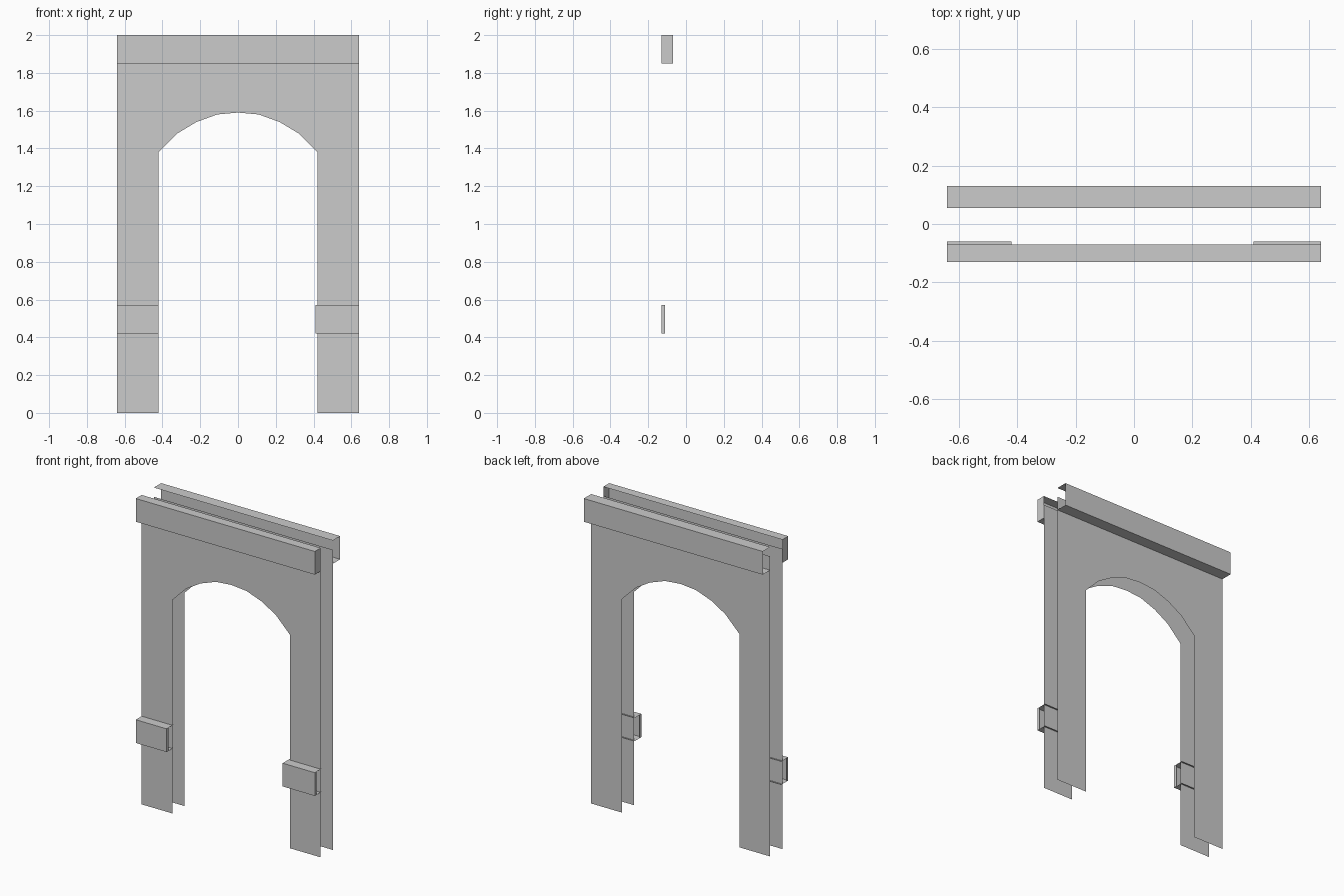
import bpy

if "Cube" in bpy.data.objects:
    bpy.data.objects.remove(bpy.data.objects["Cube"])

W = 0.64          # half width of the doorway
INNER = 0.42      # half width of the opening
PANEL_TOP = 1.94
HALF_ARCH = [(0.0, 1.59), (0.11, 1.58), (0.22, 1.54), (0.32, 1.48), (INNER, 1.38)]
ARCH = [(-x, z) for x, z in HALF_ARCH[:0:-1]] + HALF_ARCH


def make(name, verts, faces):
    mesh = bpy.data.meshes.new(name)
    mesh.from_pydata(verts, [], faces)
    mesh.update()
    obj = bpy.data.objects.new(name, mesh)
    bpy.context.collection.objects.link(obj)
    return obj


def arched_panel(name, y, facing):
    """Thin sheet with an arched opening, built as vertical columns."""
    lower = [(-W, 0), (-INNER, 0)] + ARCH + [(INNER, 0), (W, 0)]
    verts, faces = [], []
    for (x0, z0), (x1, z1) in zip(lower, lower[1:]):
        if x1 - x0 < 1e-6:
            continue
        n = len(verts)
        verts += [(x0, y, z0), (x1, y, z1), (x1, y, PANEL_TOP), (x0, y, PANEL_TOP)]
        faces.append((n, n + 1, n + 2, n + 3) if facing < 0 else (n + 3, n + 2, n + 1, n))
    return make(name, verts, faces)


def channel(name, x0, x1, y_out, y_in, z0, z1, cap=None):
    """Open-backed trim: outer face, top, bottom, and optional end caps to depth cap."""
    verts = [(x, y, z) for x in (x0, x1)
             for y, z in ((y_in, z0), (y_out, z0), (y_out, z1), (y_in, z1))]
    faces = [(i, i + 4, i + 5, i + 1) for i in range(3)]
    if cap is not None:
        for base, x in ((1, x0), (5, x1)):
            n = len(verts)
            verts += [(x, cap, z0), (x, cap, z1)]
            face = (n, base, base + 1, n + 1)
            faces.append(face if base == 5 else face[::-1])
    if y_out < y_in:
        faces = [f[::-1] if i < 3 else f for i, f in enumerate(faces)]
    return make(name, verts, faces)


# Front and back wall sheets
arched_panel("front_panel", -0.07, -1)
arched_panel("back_panel", 0.055, 1)

# Top lintels: the front one has closed ends, the back one is open
channel("front_lintel", -W, W, -0.13, -0.07, 1.85, 2.0, cap=-0.07)
channel("back_lintel", -W, W, 0.13, 0.055, 1.85, 2.0)

# Trim blocks low on the front legs, with narrow end returns
channel("left_leg_trim", -W, -0.42, -0.13, -0.06, 0.42, 0.57, cap=-0.11)
channel("right_leg_trim", 0.41, W, -0.13, -0.06, 0.42, 0.57, cap=-0.11)
